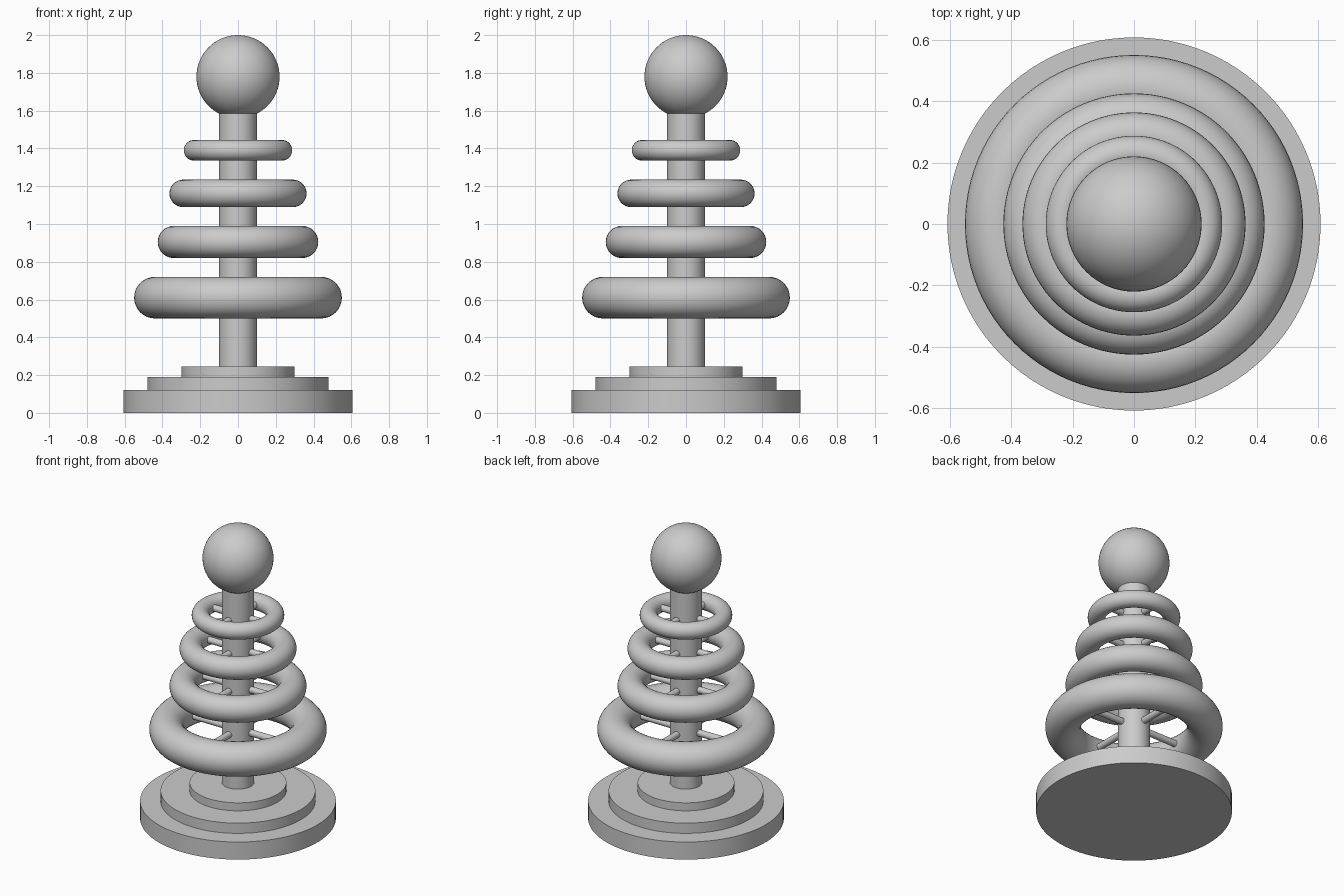
import bpy
import math

cube = bpy.data.objects.get("Cube")
if cube:
    bpy.data.objects.remove(cube, do_unlink=True)

grey = bpy.data.materials.new("plain_grey")
grey.use_nodes = True
colour = (0.6, 0.6, 0.6, 1)
grey.diffuse_color = colour
grey.node_tree.nodes["Principled BSDF"].inputs["Base Color"].default_value = colour


def finish(name):
    """Name the new object, colour it and smooth its curved faces."""
    obj = bpy.context.object
    obj.name = name
    obj.data.materials.append(grey)
    bpy.ops.object.shade_smooth_by_angle(angle=math.radians(30))
    return obj


def disc(name, radius, bottom, top):
    bpy.ops.mesh.primitive_cylinder_add(
        vertices=96, radius=radius, depth=top - bottom,
        location=(0, 0, (bottom + top) / 2))
    return finish(name)


# Stepped round base
disc("base_lower_step", 0.607, 0, 0.12)
disc("base_middle_step", 0.48, 0.12, 0.19)
disc("base_upper_step", 0.30, 0.19, 0.245)

# Central pole and ball on top
disc("pole", 0.10, 0.245, 1.62)
bpy.ops.mesh.primitive_uv_sphere_add(
    segments=64, ring_count=32, radius=0.22, location=(0, 0, 1.78))
finish("top_ball")

# Rings held by four spokes each: name, height, major radius, tube radius
RINGS = [
    ("bottom", 0.61, 0.44, 0.11),
    ("lower_middle", 0.905, 0.34, 0.085),
    ("upper_middle", 1.162, 0.29, 0.073),
    ("top", 1.39, 0.232, 0.055),
]
for name, height, major, minor in RINGS:
    bpy.ops.mesh.primitive_torus_add(
        major_segments=96, minor_segments=32, major_radius=major,
        minor_radius=minor, location=(0, 0, height))
    finish(name + "_ring")
    for side, turn in zip(("left", "back", "right", "front"), range(4)):
        angle = turn * math.pi / 2
        inner = 0.08
        middle = (inner + major) / 2
        bpy.ops.mesh.primitive_cylinder_add(
            vertices=24, radius=0.022, depth=major - inner,
            location=(middle * math.cos(angle), middle * math.sin(angle), height),
            rotation=(0, math.pi / 2, angle))
        finish(f"{name}_ring_{side}_spoke")
